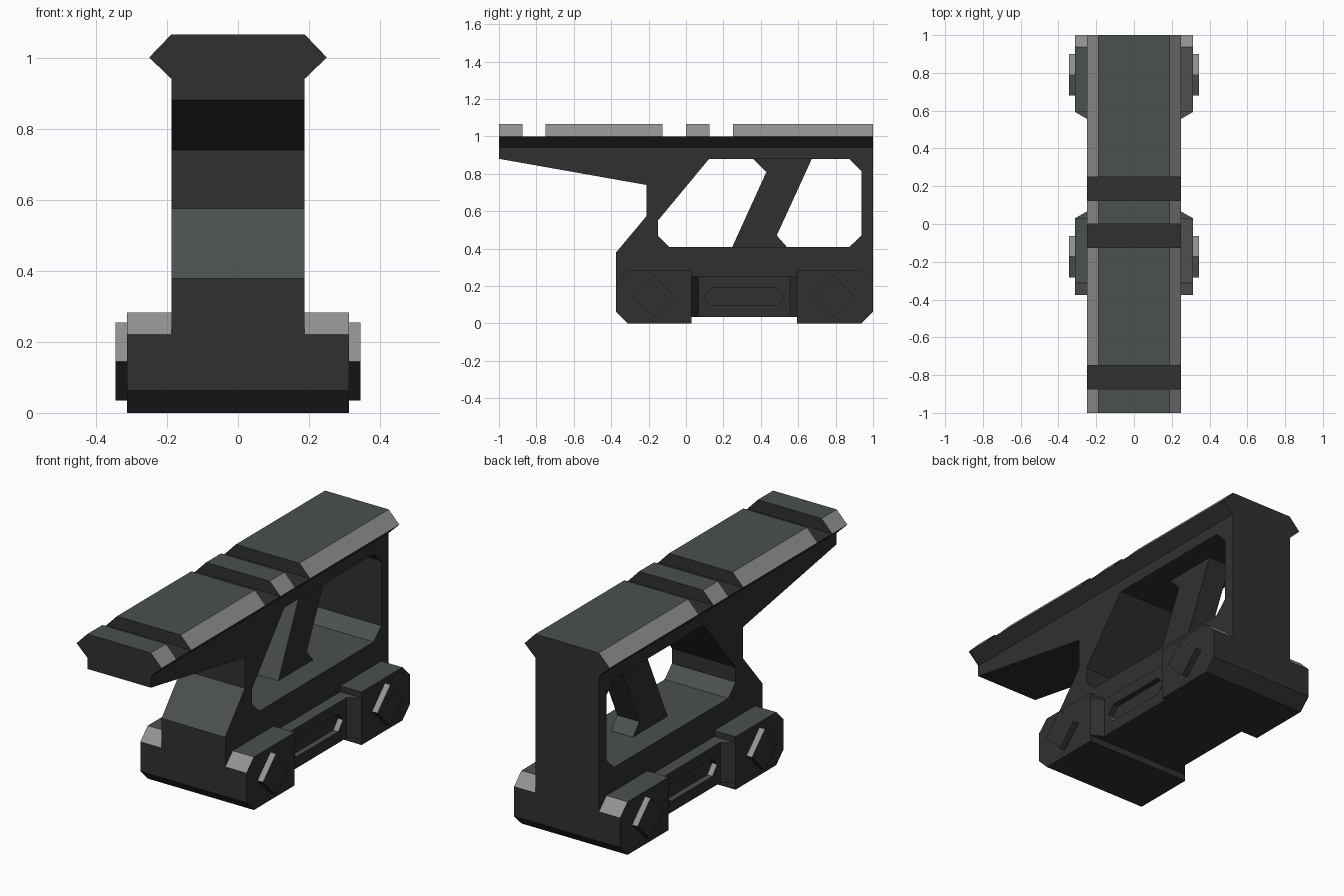
import bpy, bmesh
from mathutils import Vector

if "Cube" in bpy.data.objects:
    bpy.data.objects.remove(bpy.data.objects["Cube"])


def material(name, rgb):
    m = bpy.data.materials.new(name)
    m.use_nodes = True
    m.diffuse_color = (*rgb, 1)
    bsdf = m.node_tree.nodes["Principled BSDF"]
    bsdf.inputs["Base Color"].default_value = (*rgb, 1)
    return m


MATS = [material("dark_grey", (0.03, 0.03, 0.03)),
        material("slate_top", (0.07, 0.08, 0.08)),
        material("worn_edge_grey", (0.29, 0.29, 0.30))]
DARK, SLATE, WORN = range(3)


# Rules choosing a colour from the face normal
def plain(n):
    return DARK


def topped(n):
    return SLATE if n.z > 0.3 else DARK


def edged(n):
    if n.z > 0.95:
        return SLATE
    return WORN if n.z > 0.3 else DARK


def prism(name, profile, axis, lo, hi):
    """Extrude a closed 2D profile along an axis; the profile uses the other two axes in order."""
    bm = bmesh.new()

    def point(p, d):
        co = list(p)
        co.insert(axis, d)
        return Vector(co)

    face = bm.faces.new([bm.verts.new(point(p, lo)) for p in profile])
    out = bmesh.ops.extrude_face_region(bm, geom=[face])
    shift = Vector((0, 0, 0))
    shift[axis] = hi - lo
    bmesh.ops.translate(bm, vec=shift, verts=[v for v in out["geom"] if isinstance(v, bmesh.types.BMVert)])
    bmesh.ops.recalc_face_normals(bm, faces=bm.faces)
    mesh = bpy.data.meshes.new(name)
    bm.to_mesh(mesh)
    bm.free()
    obj = bpy.data.objects.new(name, mesh)
    bpy.context.collection.objects.link(obj)
    return obj


def cut(obj, cutter):
    mod = obj.modifiers.new("cut", "BOOLEAN")
    mod.operation = "DIFFERENCE"
    mod.solver = "EXACT"
    mod.object = cutter
    bpy.context.view_layer.objects.active = obj
    bpy.ops.object.modifier_apply(modifier=mod.name)
    bpy.data.objects.remove(cutter)


def paint(obj, rule):
    obj.data.materials.clear()
    for m in MATS:
        obj.data.materials.append(m)
    for f in obj.data.polygons:
        f.material_index = rule(f.normal)
        f.use_smooth = False


W, RAIL, CLAMP = 0.1875, 0.25, 0.3125   # half widths
X, Y, Z = range(3)

# Riser body with its large side opening
body = prism("riser_body", [(-1, 0.94), (-1, 0.88), (-0.21, 0.74), (-0.21, 0.575), (-0.375, 0.378),
                            (-0.375, 0.22), (1, 0.22), (1, 0.94)], X, -W, W)
cut(body, prism("opening_cutter", [(-0.15, 0.55), (0.122, 0.878), (0.873, 0.878), (0.937, 0.815),
                                   (0.937, 0.47), (0.873, 0.408), (-0.088, 0.408), (-0.15, 0.47)],
                X, -0.5, 0.5))
paint(body, topped)

# Narrow slanted strut in the opening
strut = prism("slanted_strut", [(0.247, 0.408), (0.43, 0.81), (0.36, 0.878), (0.672, 0.878),
                                (0.485, 0.47), (0.54, 0.408)], X, -0.065, 0.065)
paint(strut, topped)

# Rail base and the raised rail blocks
paint(prism("rail_base", [(-W, 0.94), (W, 0.94), (RAIL, 1), (-RAIL, 1)], Y, -1, 1), plain)
for i, (a, b) in enumerate([(-1, -0.873), (-0.75, -0.125), (0, 0.125), (0.25, 1)]):
    block = prism(f"rail_block_{i + 1}", [(-RAIL, 1), (RAIL, 1), (W, 1.065), (-W, 1.065)], Y, a, b)
    paint(block, edged)

# Clamps: outer end has chamfered corners, inner end is square
C = 0.0625
for name, outer, inner, s in (("front", -0.375, 0.03, 1), ("rear", 1, 0.593, -1)):
    clamp = prism(name + "_clamp", [(outer, C), (outer + s * C, 0), (inner, 0), (inner, 0.282),
                                    (outer + s * C, 0.282), (outer, 0.22)], X, -CLAMP, CLAMP)
    paint(clamp, edged)
    # Diamond bolt heads on both sides
    yc = (outer + inner) / 2
    yc = yc if s > 0 else 0.79
    r = 0.11
    for side, label in ((1, "left"), (-1, "right")):
        bolt = prism(f"{name}_{label}_bolt", [(yc - r, 0.145), (yc, 0.145 - r), (yc + r, 0.145),
                                              (yc, 0.145 + r)], X,
                     *sorted((side * 0.3, side * 0.345)))
        paint(bolt, edged)

# Centre block flaring out to the clamps, with a long pointed groove each side
half = [(CLAMP, 0.03), (RAIL, 0.066), (RAIL, 0.557), (CLAMP, 0.593)]
centre = prism("centre_block", half + [(-x, y) for x, y in reversed(half)], Z, 0.035, 0.25)
for side in (1, -1):
    groove = [(0.095, 0.143), (0.135, 0.095), (0.487, 0.095), (0.527, 0.143), (0.487, 0.19), (0.135, 0.19)]
    cut(centre, prism("groove_cutter", groove, X, *sorted((side * 0.22, side * 0.4))))
paint(centre, edged)
